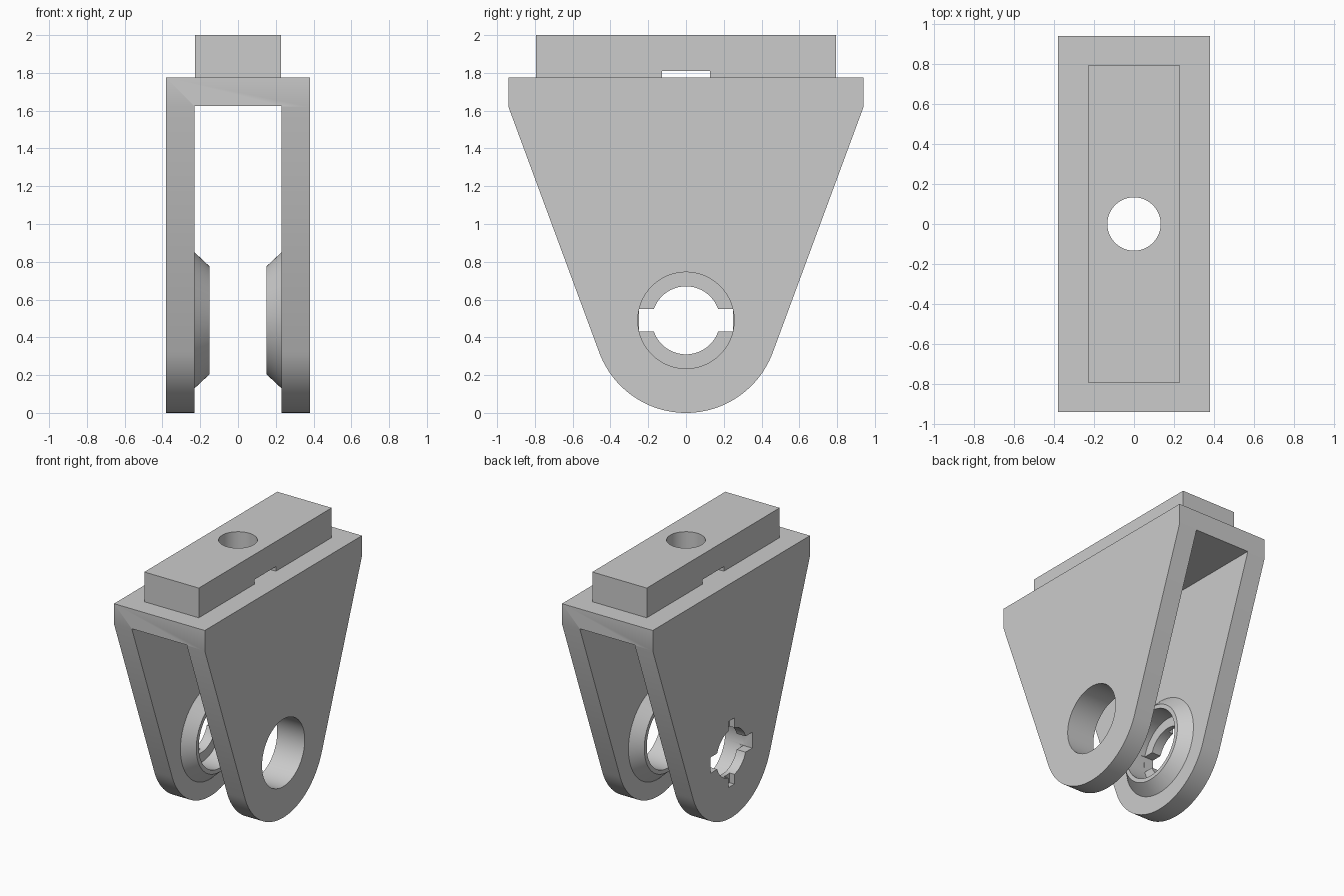
import bpy
import bmesh
from math import cos, sin, pi, radians, atan2, acos, hypot
from mathutils import Matrix

old = bpy.data.objects.get("Cube")
if old:
    bpy.data.objects.remove(old, do_unlink=True)

# Main dimensions
HALF_W, HALF_L = 0.38, 0.94      # body half width and half length
GAP = 0.23                       # half gap between the cheeks
SHOULDER, DECK, TOP = 1.62, 1.775, 2.0
PIN_Z, END_R, BORE_R = 0.49, 0.49, 0.255
FLANGE = 0.075                   # thickness of the slotted flange

grey = bpy.data.materials.new("plain_grey")
grey.use_nodes = True
colour = (0.6, 0.6, 0.6, 1)
grey.diffuse_color = colour
grey.node_tree.nodes["Principled BSDF"].inputs["Base Color"].default_value = colour


def finish(name, bm):
    bmesh.ops.recalc_face_normals(bm, faces=bm.faces)
    mesh = bpy.data.meshes.new(name)
    bm.to_mesh(mesh)
    bm.free()
    mesh.materials.append(grey)
    obj = bpy.data.objects.new(name, mesh)
    bpy.context.collection.objects.link(obj)
    return obj


def box(name, x, y, z):
    """Box from (low, high) ranges."""
    bm = bmesh.new()
    bmesh.ops.create_cube(bm, size=1)
    for v in bm.verts:
        v.co = [r[0] if c < 0 else r[1] for c, r in zip(v.co, (x, y, z))]
    return finish(name, bm)


def cone(name, r1, r2, low, high, axis="X"):
    """Round solid along X at pin height, or along Z at the origin."""
    bm = bmesh.new()
    bmesh.ops.create_cone(bm, cap_ends=True, segments=96, radius1=r1,
                          radius2=r2, depth=high - low)
    place = Matrix.Translation((0, 0, (low + high) / 2))
    if axis == "X":
        place = Matrix.Translation((0, 0, PIN_Z)) @ Matrix.Rotation(pi / 2, 4, "Y") @ place
    bmesh.ops.transform(bm, matrix=place, verts=bm.verts)
    return finish(name, bm)


def combine(target, tool, operation):
    mod = target.modifiers.new(operation.lower(), "BOOLEAN")
    mod.operation = operation
    mod.solver = "EXACT"
    mod.object = tool
    bpy.context.view_layer.objects.active = target
    bpy.ops.object.modifier_apply(modifier=mod.name)
    bpy.data.objects.remove(tool, do_unlink=True)


def smooth(obj):
    bpy.ops.object.select_all(action="DESELECT")
    obj.select_set(True)
    bpy.context.view_layer.objects.active = obj
    bpy.ops.object.shade_smooth_by_angle(angle=radians(30))


# Body: tapered side profile with a round end, extruded across the width
rise = SHOULDER - PIN_Z
tangent = atan2(rise, HALF_L) - acos(END_R / hypot(rise, HALF_L))
steps = 48
sweep = pi + 2 * tangent
profile = [(-HALF_L, SHOULDER), (-HALF_L, DECK), (HALF_L, DECK), (HALF_L, SHOULDER)]
for i in range(steps + 1):
    a = tangent - sweep * i / steps
    profile.append((END_R * cos(a), PIN_Z + END_R * sin(a)))
bm = bmesh.new()
face = bm.faces.new([bm.verts.new((-HALF_W, y, z)) for y, z in profile])
extruded = bmesh.ops.extrude_face_region(bm, geom=[face])["geom"]
bmesh.ops.translate(bm, vec=(2 * HALF_W, 0, 0),
                    verts=[g for g in extruded if isinstance(g, bmesh.types.BMVert)])
body = finish("fork_body", bm)

# Gap between the cheeks
combine(body, box("gap_cutter", (-GAP, GAP), (-1.2, 1.2), (-0.2, 1.625)), "DIFFERENCE")

# Conical bosses on the inner cheek faces
combine(body, cone("left_boss", 0.285, 0.4256, 0.15, 0.30), "UNION")
combine(body, cone("right_boss", 0.4256, 0.285, -0.30, -0.15), "UNION")

# Plain bore in the left cheek, counterbore with a flange in the right cheek
combine(body, cone("left_bore", BORE_R, BORE_R, 0.1, 0.5), "DIFFERENCE")
combine(body, cone("right_bore", BORE_R, BORE_R, FLANGE - HALF_W, -0.1), "DIFFERENCE")
combine(body, cone("flange_hole", 0.18, 0.18, -0.5, -0.2), "DIFFERENCE")

# Through slots and shallow outer notches in the flange
combine(body, box("key_slot", (-0.5, -0.27), (-0.25, 0.25),
                  (PIN_Z - 0.06, PIN_Z + 0.06)), "DIFFERENCE")
combine(body, box("rest_notch", (-0.5, -HALF_W + 0.04), (-0.035, 0.035),
                  (PIN_Z - 0.25, PIN_Z + 0.25)), "DIFFERENCE")

# Top rail with a cross slot underneath
rail = box("top_rail", (-0.228, 0.228), (-0.795, 0.795), (DECK, TOP))
combine(rail, box("cross_slot", (-0.5, 0.5), (-0.128, 0.128), (1.7, 1.81)), "DIFFERENCE")

# Vertical bolt hole through the rail and the deck
for part in (body, rail):
    combine(part, cone("bolt_hole", 0.133, 0.133, 1.5, 2.2, "Z"), "DIFFERENCE")
    smooth(part)
